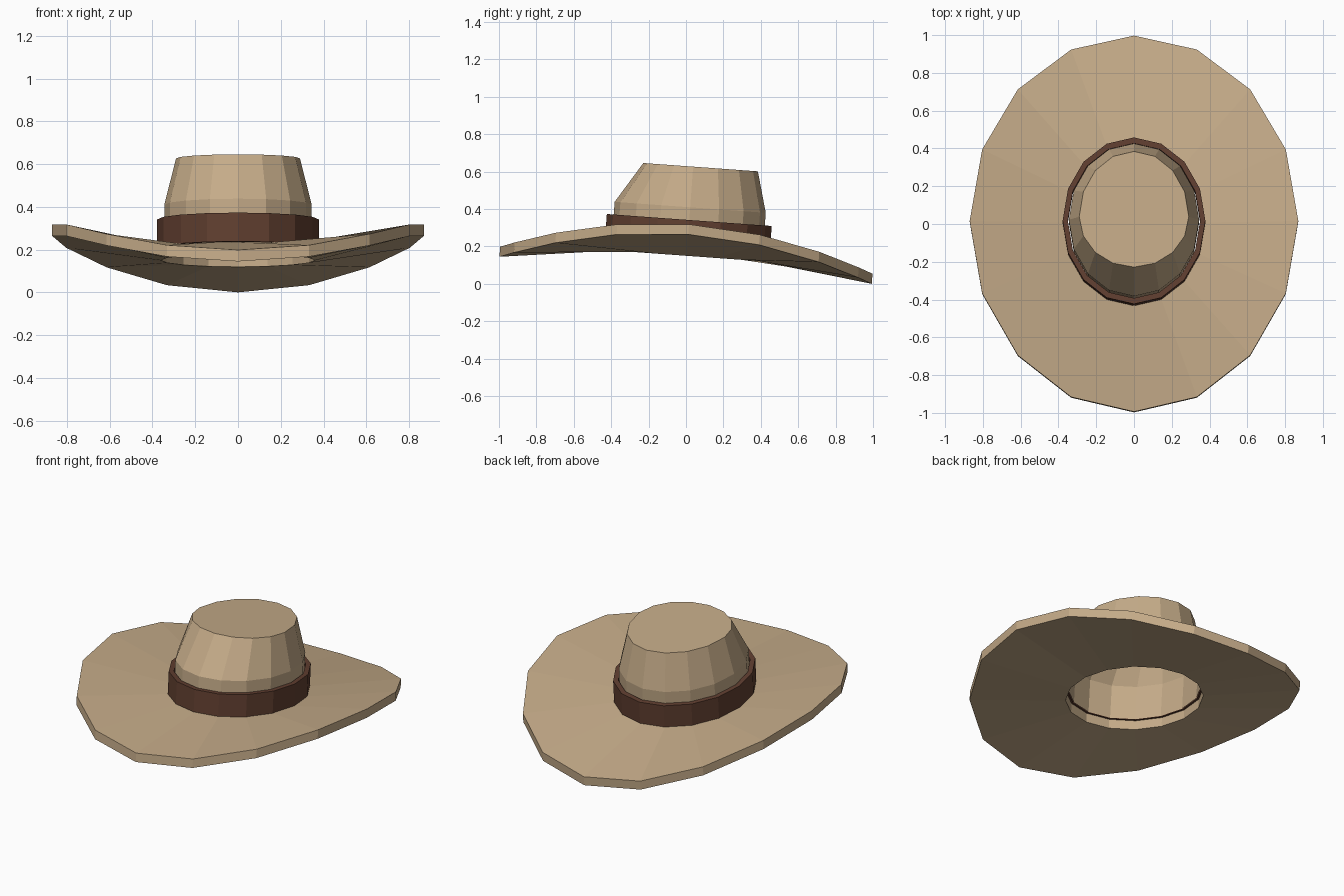
import bpy, bmesh, math
from mathutils import Matrix

if "Cube" in bpy.data.objects:
    bpy.data.objects.remove(bpy.data.objects["Cube"])

N = 16
TILT = Matrix.Translation((0, 0, 0.1)) @ Matrix.Rotation(-0.0725, 4, 'X') @ Matrix.Translation((0, 0, -0.1))


def material(name, color):
    m = bpy.data.materials.new(name)
    m.diffuse_color = (*color, 1)
    m.use_nodes = True
    m.node_tree.nodes["Principled BSDF"].inputs["Base Color"].default_value = m.diffuse_color
    return m


def ring(rx, ry, z, rise=0.0, front=None):
    """16-sided oval; rise lifts the sides, front is the radius toward -y."""
    pts = []
    for i in range(N):
        a = math.tau * i / N
        s, c = math.sin(a), math.cos(a)
        r = front if front and c < 0 else ry
        pts.append((rx * s, r * c, z + rise * s * s))
    return pts


def loft(name, rings, mat, closed=False, cap=False):
    """Skin a stack of rings; closed joins the last ring to the first."""
    bm = bmesh.new()
    rows = [[bm.verts.new(p) for p in r] for r in rings]
    pairs = list(zip(rows, rows[1:]))
    if closed:
        pairs.append((rows[-1], rows[0]))
    for a, b in pairs:
        for i in range(N):
            j = (i + 1) % N
            bm.faces.new((a[i], a[j], b[j], b[i]))
    if cap:
        bm.faces.new(rows[-1])
    bmesh.ops.recalc_face_normals(bm, faces=bm.faces)
    bm.transform(TILT)
    me = bpy.data.meshes.new(name)
    bm.to_mesh(me)
    bm.free()
    me.materials.append(mat)
    ob = bpy.data.objects.new(name, me)
    bpy.context.collection.objects.link(ob)
    return ob


felt = material("felt", (0.56, 0.41, 0.25))
leather = material("leather", (0.12, 0.05, 0.03))

# Brim: thick oval with upturned sides and an open centre
loft("brim", [
    ring(0.36, 0.42, 0.15),
    ring(0.87, 0.998, 0.0725, rise=0.1925),
    ring(0.87, 0.998, 0.1265, rise=0.1925),
    ring(0.36, 0.42, 0.205),
], felt, closed=True)

# Crown: hollow, tapering, with the front leaning back
loft("crown", [
    ring(0.345, 0.405, 0.208),
    ring(0.345, 0.405, 0.41),
    ring(0.29, 0.347, 0.628, front=0.267),
], felt, cap=True)

# Hat band around the crown base
loft("hat_band", [
    ring(0.35, 0.411, 0.207),
    ring(0.378, 0.442, 0.207),
    ring(0.378, 0.442, 0.342),
    ring(0.35, 0.411, 0.342),
], leather, closed=True)
